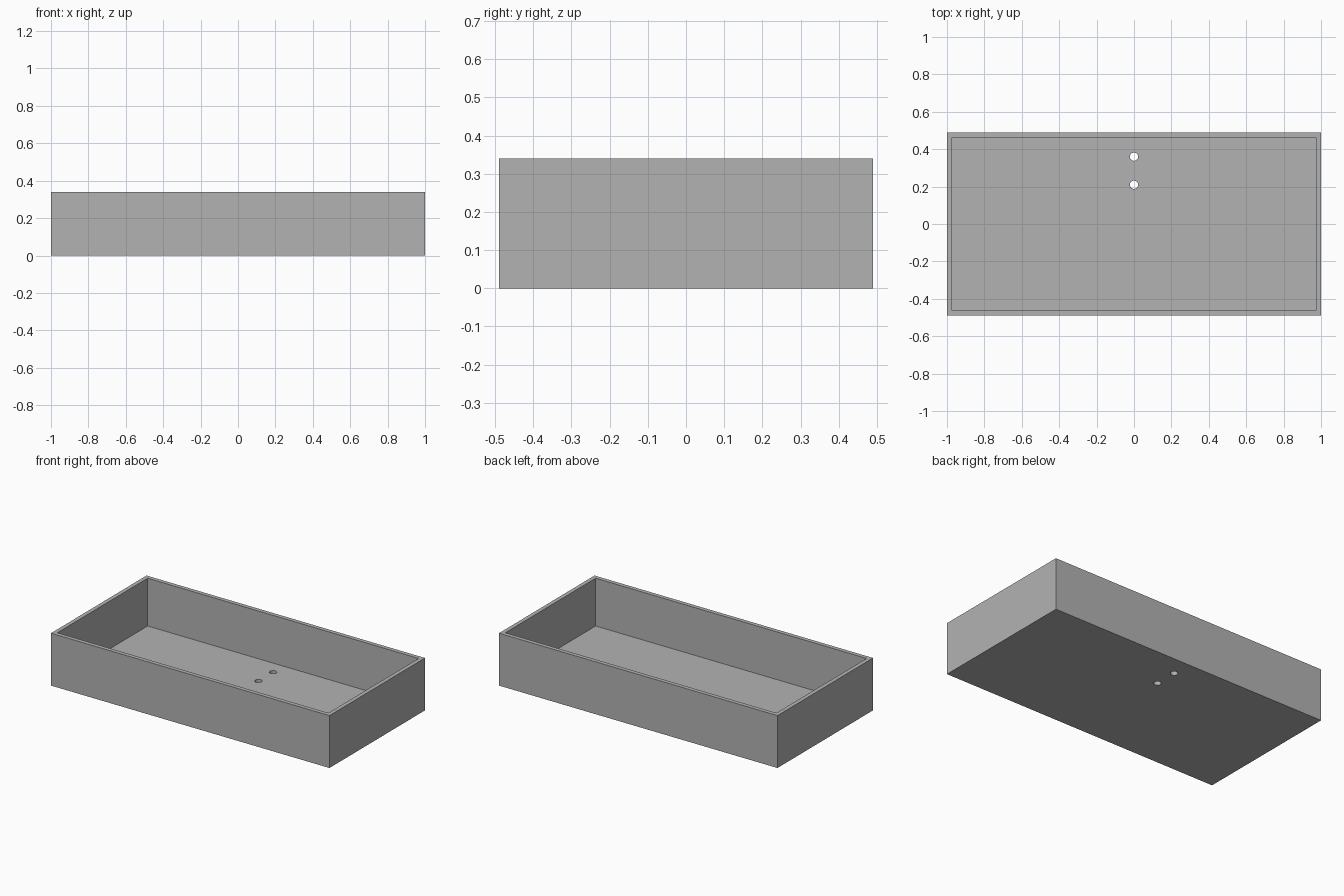
import bpy

if "Cube" in bpy.data.objects:
    bpy.data.objects.remove(bpy.data.objects["Cube"], do_unlink=True)

LENGTH, DEPTH, HEIGHT = 2.0, 0.98, 0.34
WALL, FLOOR = 0.027, 0.03
HOLE_RADIUS = 0.022

grey = bpy.data.materials.new("plain grey")
grey.use_nodes = True
colour = (0.45, 0.45, 0.45, 1)
grey.diffuse_color = colour
grey.node_tree.nodes["Principled BSDF"].inputs["Base Color"].default_value = colour


def box(name, size, bottom):
    bpy.ops.mesh.primitive_cube_add(size=1, location=(0, 0, bottom + size[2] / 2))
    ob = bpy.context.object
    ob.name = name
    ob.scale = size
    bpy.ops.object.transform_apply(location=True, rotation=False, scale=True)
    ob.data.materials.append(grey)
    return ob


def cut(target, cutter):
    mod = target.modifiers.new("cut", 'BOOLEAN')
    mod.operation = 'DIFFERENCE'
    mod.solver = 'EXACT'
    mod.object = cutter
    bpy.context.view_layer.objects.active = target
    bpy.ops.object.modifier_apply(modifier=mod.name)
    bpy.data.objects.remove(cutter, do_unlink=True)


# Open tray: solid block with its inside hollowed out
tray = box("tray", (LENGTH, DEPTH, HEIGHT), 0)
cut(tray, box("hollow_cutter", (LENGTH - 2 * WALL, DEPTH - 2 * WALL, HEIGHT), FLOOR))

# Two drain holes through the floor near the back
for y in (0.21, 0.36):
    bpy.ops.mesh.primitive_cylinder_add(vertices=32, radius=HOLE_RADIUS, depth=0.2,
                                        location=(0, y, 0))
    hole = bpy.context.object
    hole.name = "hole_cutter"
    hole.data.materials.append(grey)
    cut(tray, hole)

# Smooth hole walls, crisp box edges
bpy.ops.object.select_all(action='DESELECT')
tray.select_set(True)
bpy.context.view_layer.objects.active = tray
bpy.ops.object.shade_smooth_by_angle()
